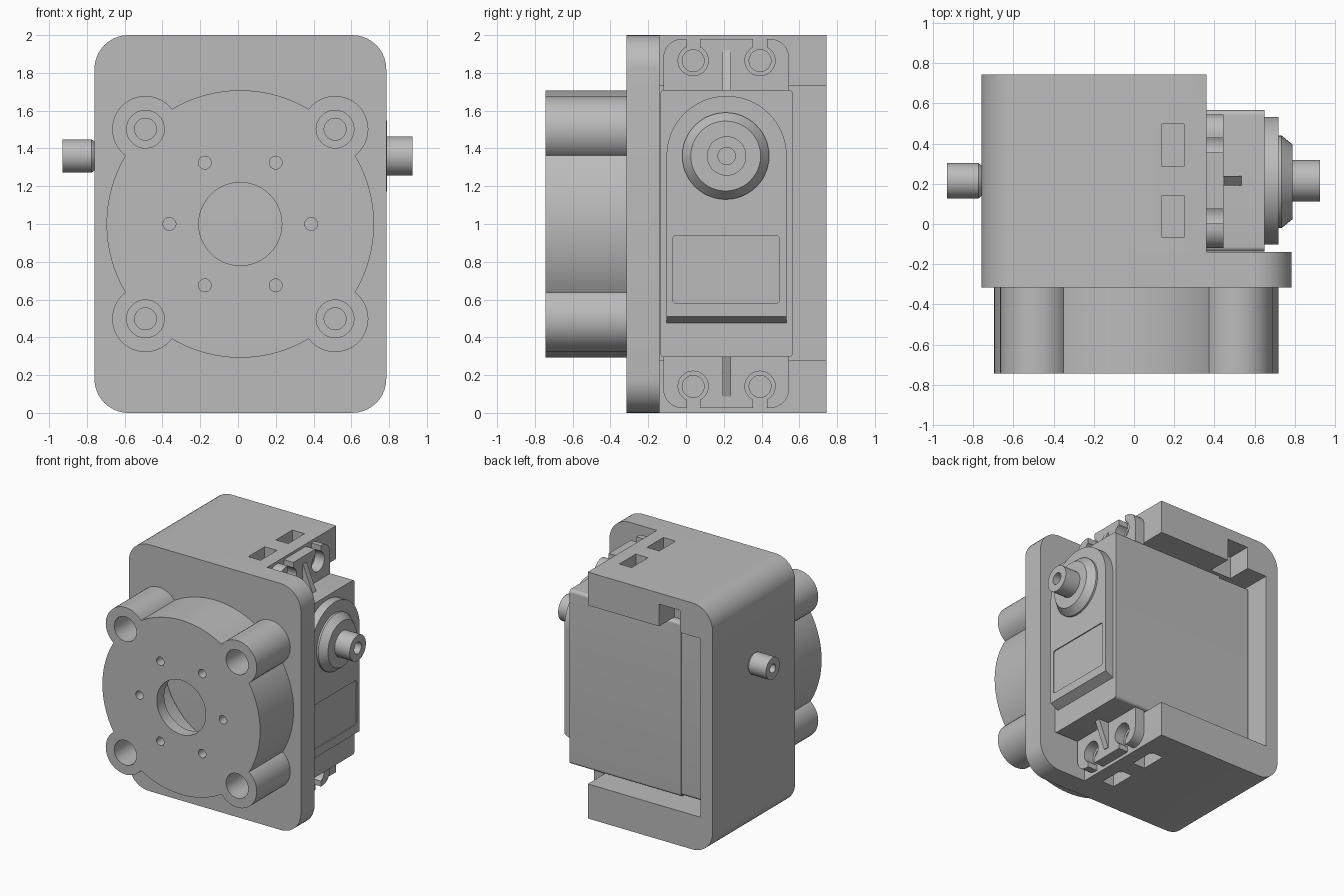
import bpy
import bmesh
from math import cos, sin, pi, radians

if "Cube" in bpy.data.objects:
    bpy.data.objects.remove(bpy.data.objects["Cube"])

grey = bpy.data.materials.new("plain grey")
grey.use_nodes = True
grey.diffuse_color = (0.5, 0.5, 0.5, 1)
grey.node_tree.nodes["Principled BSDF"].inputs["Base Color"].default_value = (0.5, 0.5, 0.5, 1)


# Profiles
def arc(u, v, r, start=0, end=360, n=48):
    last = n if end - start == 360 else n + 1
    return [(u + r * cos(radians(start + (end - start) * i / n)),
             v + r * sin(radians(start + (end - start) * i / n))) for i in range(last)]


def rect(u0, u1, v0, v1):
    return [(u0, v0), (u1, v0), (u1, v1), (u0, v1)]


def round_rect(u0, u1, v0, v1, r, left_only=False):
    left = arc(u0 + r, v1 - r, r, 90, 180, 10) + arc(u0 + r, v0 + r, r, 180, 270, 10)
    if left_only:
        return left + [(u1, v0), (u1, v1)]
    return left + arc(u1 - r, v0 + r, r, 270, 360, 10) + arc(u1 - r, v1 - r, r, 0, 90, 10)


# Solids
def loft(name, axis, *sections):
    """Skin (profile, depth) sections stacked along an axis."""
    place = {"x": lambda u, v, d: (d, u, v),
             "y": lambda u, v, d: (u, d, v),
             "z": lambda u, v, d: (u, v, d)}[axis]
    bm = bmesh.new()
    rings = [[bm.verts.new(place(u, v, d)) for u, v in prof] for prof, d in sections]
    n = len(rings[0])
    for a, b in zip(rings, rings[1:]):
        for i in range(n):
            j = (i + 1) % n
            bm.faces.new((a[i], a[j], b[j], b[i]))
    bm.faces.new(rings[0])
    bm.faces.new(rings[-1])
    bmesh.ops.recalc_face_normals(bm, faces=bm.faces)
    mesh = bpy.data.meshes.new(name)
    bm.to_mesh(mesh)
    bm.free()
    mesh.materials.append(grey)
    obj = bpy.data.objects.new(name, mesh)
    bpy.context.collection.objects.link(obj)
    return obj


def prism(name, axis, profile, a, b):
    return loft(name, axis, (profile, a), (profile, b))


def combine(obj, tools, operation="DIFFERENCE"):
    bpy.context.view_layer.objects.active = obj
    for tool in tools:
        mod = obj.modifiers.new("boolean", "BOOLEAN")
        mod.operation = operation
        mod.solver = "EXACT"
        mod.object = tool
        bpy.ops.object.modifier_apply(modifier=mod.name)
        bpy.data.objects.remove(tool)


def cutter(axis, profile, a, b):
    return prism("cutter", axis, profile, a, b)


CX, CZ = 0.012, 1.0          # centre of the round housing
SY, SZ = 0.215, 1.36         # servo axis
SCREW_Y = (SY - 0.177, SY + 0.177)
CAVITY = 0.58

# Mounting plate with open centre
plate = prism("mounting_plate", "y", round_rect(-0.76, 0.785, 0, 2, 0.18), -0.315, -0.14)
combine(plate, [cutter("y", arc(CX, CZ, CAVITY, n=64), -0.4, -0.1)])

# Bracket around the servo
bracket = prism("servo_bracket", "y", round_rect(-0.76, 0.36, 0, 2, 0.18, True), -0.14, 0.745)
cuts = [cutter("y", rect(-0.65, 0.5, 0.28, 1.73), -0.2, 0.8),
        cutter("y", rect(-0.47, -0.28, 1.6, 1.91), 0.55, 0.8)]
for y in SCREW_Y:
    for z, z0, z1 in ((1.865, 1.79, 2.1), (0.14, -0.1, 0.21)):
        cuts.append(cutter("z", rect(0.14, 0.25, y - 0.105, y + 0.105), z0, z1))
        cuts.append(cutter("x", arc(y, z, 0.058, n=32), 0.08, 0.5))
combine(bracket, cuts)

# Round hollow housing with four screw bosses
housing = prism("round_housing", "y", arc(CX, CZ, 0.708, n=96), -0.745, -0.315)
corners = [(CX + sx * 0.502, CZ + sz * 0.502) for sx in (-1, 1) for sz in (-1, 1)]
combine(housing, [prism("boss", "y", arc(x, z, 0.176), -0.745, -0.315) for x, z in corners], "UNION")
cuts = [cutter("y", arc(CX, CZ, CAVITY, n=64), -0.65, -0.2),
        cutter("y", arc(CX, CZ, 0.22), -0.8, -0.6)]
for x, z in corners:
    cuts.append(cutter("y", arc(x, z, 0.1, n=32), -0.8, -0.4))
    cuts.append(cutter("y", arc(x, z, 0.058, n=32), -0.45, -0.3))
for k in range(6):
    a = k * pi / 3
    cuts.append(cutter("y", arc(CX + 0.375 * cos(a), CZ + 0.375 * sin(a), 0.034, n=24), -0.8, -0.6))
combine(housing, cuts)

# Servo case
prism("servo_case", "x", round_rect(-0.137, 0.567, 0.295, 1.71, 0.025), -0.35, 0.65)
prism("servo_rear_cover", "x", round_rect(-0.13, 0.56, 0.302, 1.703, 0.03), -0.63, -0.35)

# Mounting tabs with open screw slots and gussets, top and bottom
for name, flip in (("upper", 1), ("lower", -1)):
    def zz(z):
        return 1.003 + flip * (z - 1.003)

    lo, hi = sorted((zz(1.5), zz(1.98)))
    tab = prism(name + "_tab", "x", round_rect(-0.12, 0.545, lo, hi, 0.1), 0.36, 0.445)
    cuts = []
    for y in SCREW_Y:
        lo, hi = sorted((zz(1.87), zz(2.1)))
        cuts.append(cutter("x", arc(y, zz(1.865), 0.08, n=32), 0.3, 0.5))
        cuts.append(cutter("x", rect(y - 0.036, y + 0.036, lo, hi), 0.3, 0.5))
    combine(tab, cuts)
    prism(name + "_gusset", "y", [(0.44, zz(1.7)), (0.54, zz(1.7)), (0.45, zz(1.92)), (0.44, zz(1.92))],
          SY - 0.023, SY + 0.023)

# Raised face plate with a sloped lower end and recessed label panel
def face_profile(bottom):
    return arc(SY, SZ, 0.318, 0, 180, 32) + [(SY - 0.318, bottom), (SY + 0.318, bottom)]


face = loft("raised_face", "x", (face_profile(0.47), 0.64), (face_profile(0.51), 0.72))
combine(face, [cutter("x", round_rect(-0.07, 0.495, 0.58, 0.94, 0.02), 0.712, 0.8)])

# Output collar and shaft
loft("output_collar", "x", (arc(SY - 0.005, SZ, 0.23), 0.71), (arc(SY - 0.005, SZ, 0.23), 0.735),
     (arc(SY - 0.005, SZ, 0.185), 0.79))
shaft = prism("output_shaft", "x", arc(SY, SZ, 0.104), 0.78, 0.925)
combine(shaft, [cutter("x", arc(SY, SZ, 0.046, n=32), 0.81, 1)])

# Rear pivot pin
pin = loft("pivot_pin", "x", (arc(SY, SZ, 0.088), -0.93), (arc(SY, SZ, 0.088), -0.775),
           (arc(SY, SZ, 0.075), -0.758), (arc(SY, SZ, 0.075), -0.74))
combine(pin, [cutter("x", arc(SY, SZ, 0.035, n=24), -1, -0.83)])

# Smooth curved walls, crisp edges
for obj in list(bpy.context.scene.objects):
    obj.select_set(obj.type == "MESH")
bpy.ops.object.shade_smooth_by_angle(angle=radians(25))
